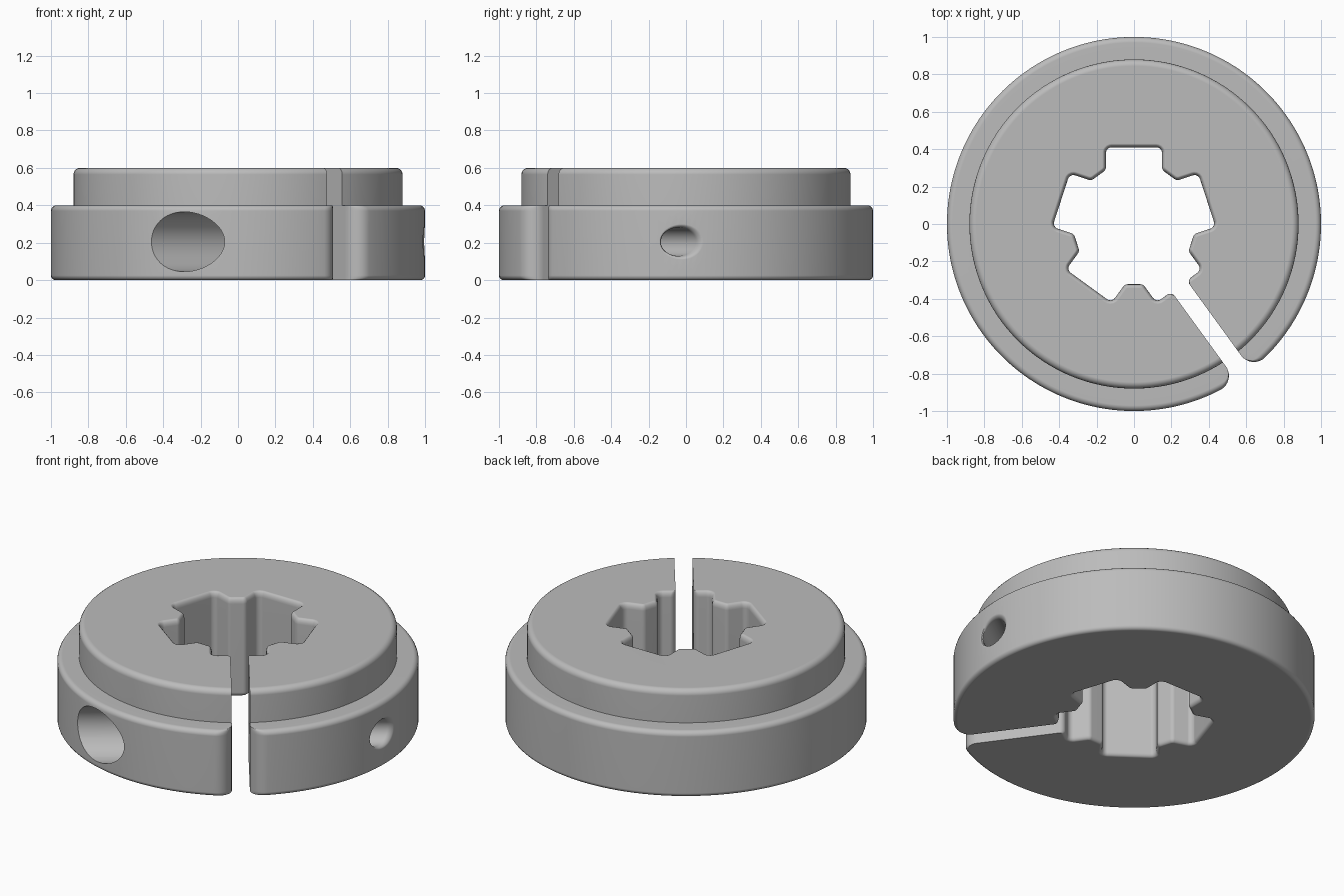
import bpy, bmesh, math
from mathutils import Vector, Matrix

if "Cube" in bpy.data.objects:
    bpy.data.objects.remove(bpy.data.objects["Cube"])

SLOT = 0.05                      # half width of the clamping slot
TURN = Matrix.Rotation(math.radians(-54), 4, 'Z')   # slot is modelled along +x


def fillet(prev, cur, nxt, radius, steps=5):
    """Points of a round replacing the corner cur."""
    u, v = (prev - cur).normalized(), (nxt - cur).normalized()
    half = u.angle(v) / 2
    mid = cur + (u + v).normalized() * (radius / math.sin(half))
    a = cur + u * (radius / math.tan(half)) - mid
    b = cur + v * (radius / math.tan(half)) - mid
    return [mid + a.lerp(b, i / steps).normalized() * radius for i in range(steps + 1)]


def bore_outline(grow):
    """Five-lobed bore, counter-clockwise from one slot wall to the other."""
    face, side, tip = 0.41 + grow, 0.15 + grow, 0.322 + grow
    root = (tip - side * math.sin(math.radians(36))) / math.cos(math.radians(36))
    lobe_r, tooth_r = 0.03 + grow, 0.03 - grow
    corners = [(Vector((face, SLOT)), tooth_r)]
    for k in range(6):
        spin = Matrix.Rotation(math.radians(72 * k), 2)
        lobe = [((root, -side), tooth_r), ((face, -side), lobe_r),
                ((face, side), lobe_r), ((root, side), tooth_r)]
        lobe = lobe[2:] if k == 0 else lobe[:2] if k == 5 else lobe
        corners += [(spin @ Vector(p), r) for p, r in lobe]
    corners.append((Vector((face, -SLOT)), tooth_r))
    pts = [Vector((0.7, SLOT))] + [c[0] for c in corners] + [Vector((0.7, -SLOT))]
    out = []
    for i, (c, r) in enumerate(corners):
        out += fillet(pts[i], c, pts[i + 2], r)
    return out


def rim_outline(r, f):
    """Outer edge, clockwise from slot wall to slot wall, with rounded ends."""
    cy = SLOT + f
    cx = math.sqrt((r - f) ** 2 - cy ** 2)
    a = math.atan2(cy, cx)
    end = [Vector((cx + f * math.cos(t), cy + f * math.sin(t)))
           for t in [-math.pi / 2 + (a + math.pi / 2) * i / 8 for i in range(9)]]
    n = 160
    arc = [Vector((r * math.cos(t), r * math.sin(t)))
           for t in [a + (2 * math.pi - 2 * a) * i / n for i in range(1, n)]]
    loop = end + arc + [Vector((p.x, -p.y)) for p in reversed(end)]
    return loop[::-1]


def stack(name, loops):
    """Skin a list of matching closed loops and cap both ends."""
    bm = bmesh.new()
    rings = [[bm.verts.new(p) for p in loop] for loop in loops]
    for lo, hi in zip(rings, rings[1:]):
        for i in range(len(lo)):
            j = (i + 1) % len(lo)
            bm.faces.new((lo[i], lo[j], hi[j], hi[i]))
    bm.faces.new(rings[0])
    bm.faces.new(rings[-1])
    bmesh.ops.remove_doubles(bm, verts=bm.verts, dist=1e-5)
    bmesh.ops.recalc_face_normals(bm, faces=bm.faces)
    bm.transform(TURN)
    mesh = bpy.data.meshes.new(name)
    bm.to_mesh(mesh)
    bm.free()
    ob = bpy.data.objects.new(name, mesh)
    bpy.context.collection.objects.link(ob)
    return ob


# Levels of the collar: height, rim radius, end rounding, bore growth
levels = []
steps = [math.radians(90) * i / 4 for i in range(5)]
for t in steps:                                  # bottom edge
    k = 1 - math.sin(t)
    levels.append((0.025 * (1 - math.cos(t)), 1 - 0.025 * k, 0.085 - 0.025 * k, 0.02 * k))
for t in steps:                                  # shoulder edge
    k = 1 - math.cos(t)
    levels.append((0.37 + 0.03 * math.sin(t), 1 - 0.03 * k, 0.085 - 0.03 * k, 0))
levels.append((0.4, 0.88, 0, 0))                 # foot of the raised hub
for t in steps:                                  # hub top edge
    k = 1 - math.cos(t)
    levels.append((0.565 + 0.035 * math.sin(t), 0.88 - 0.035 * k, 0, 0.02 * k))

collar = stack("split_collar", [
    [Vector((p.x, p.y, z)) for p in bore_outline(b) + rim_outline(r, f)]
    for z, r, f, b in levels])


# Clamp screw hole: wide head pocket on one side, narrow flared exit on the other
def hole_ring(radius, y=None, depth=0.0, n=48):
    ring = []
    for i in range(n):
        t = 2 * math.pi * i / n
        x = 0.605 + radius * math.cos(t)
        ring.append(Vector((x, math.sqrt(1 - x * x) - depth if y is None else y,
                            0.205 + radius * math.sin(t))))
    return ring


cutter = stack("screw_hole_cutter", [
    hole_ring(0.16, -1.2), hole_ring(0.16, -0.35), hole_ring(0.076, -0.35),
    hole_ring(0.076, depth=0.03), hole_ring(0.08, depth=0.015),
    hole_ring(0.086, depth=0.006), hole_ring(0.098, depth=-0.002),
    hole_ring(0.098, 1.2)])
cutter.hide_render = True

cut = collar.modifiers.new("screw_hole", 'BOOLEAN')
cut.operation, cut.solver, cut.object = 'DIFFERENCE', 'EXACT', cutter
bpy.context.view_layer.objects.active = collar
bpy.ops.object.select_all(action='DESELECT')
collar.select_set(True)
bpy.ops.object.modifier_apply(modifier=cut.name)
bpy.data.objects.remove(cutter)

# Finish
steel = bpy.data.materials.new("grey_steel")
steel.diffuse_color = (0.5, 0.5, 0.5, 1)
steel.use_nodes = True
steel.node_tree.nodes["Principled BSDF"].inputs["Base Color"].default_value = steel.diffuse_color
collar.data.materials.clear()
collar.data.materials.append(steel)
bpy.ops.object.shade_smooth_by_angle(angle=math.radians(35))
weighted = collar.modifiers.new("even_shading", 'WEIGHTED_NORMAL')
weighted.keep_sharp = True
